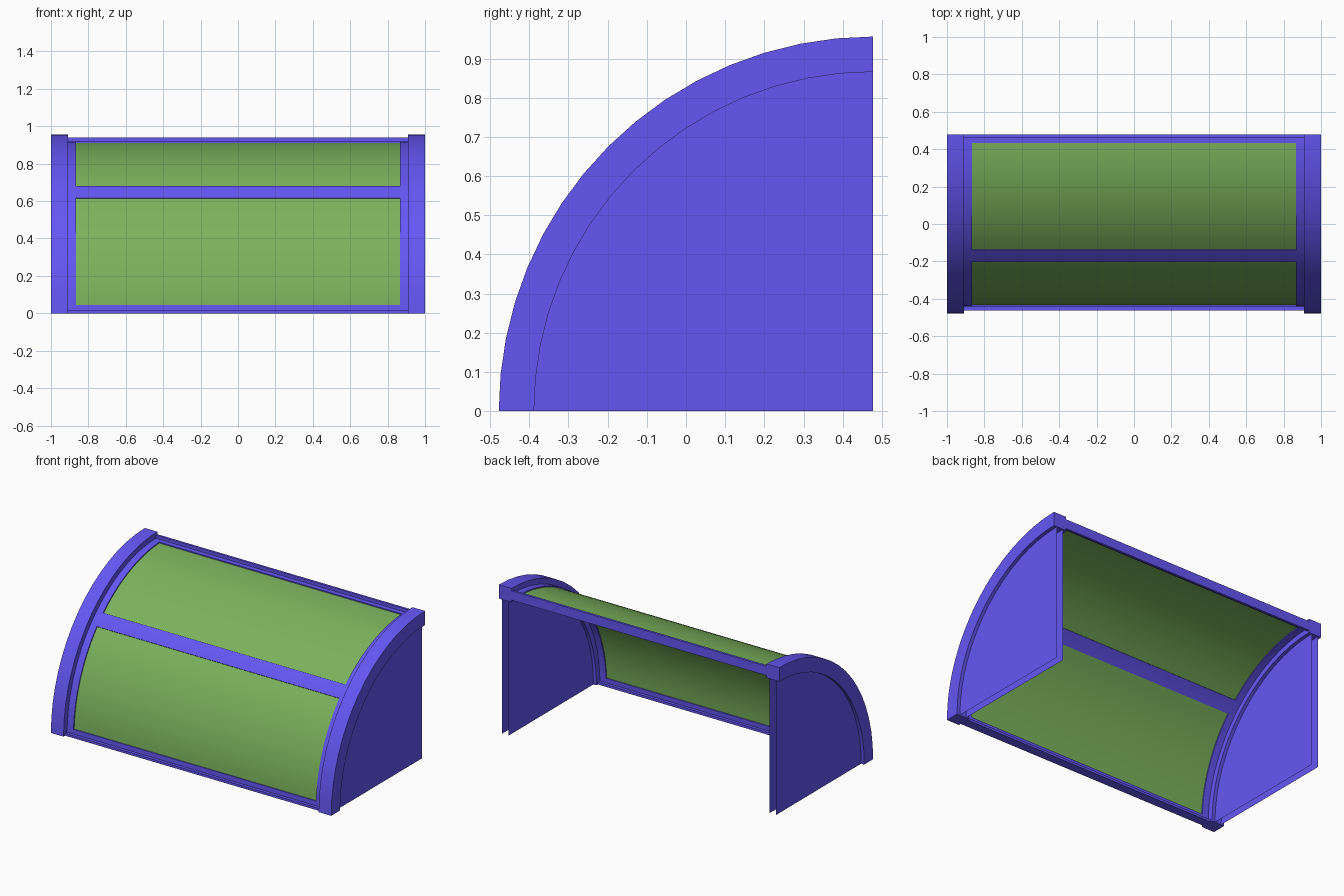
import bpy, bmesh
from math import sin, cos, radians

if "Cube" in bpy.data.objects:
    bpy.data.objects.remove(bpy.data.objects["Cube"])

CY = 0.478           # y of the arc centre, at z = 0
STEP = 90 / 32       # angular grid in degrees


def material(name, rgb):
    m = bpy.data.materials.new(name)
    m.diffuse_color = (*rgb, 1)
    m.use_nodes = True
    m.node_tree.nodes["Principled BSDF"].inputs["Base Color"].default_value = m.diffuse_color
    return m


BLUE = material("blue_frame", (0.127, 0.095, 0.90))
GREEN = material("green_glazing", (0.20, 0.445, 0.107))


def point(x, r, deg):
    a = radians(deg)
    return (x, CY - r * cos(a), r * sin(a))


def finish(name, bm, mat, smooth=True):
    bmesh.ops.recalc_face_normals(bm, faces=bm.faces)
    me = bpy.data.meshes.new(name)
    bm.to_mesh(me)
    bm.free()
    me.materials.append(mat)
    ob = bpy.data.objects.new(name, me)
    bpy.context.collection.objects.link(ob)
    if smooth:
        bpy.ops.object.select_all(action='DESELECT')
        ob.select_set(True)
        bpy.context.view_layer.objects.active = ob
        bpy.ops.object.shade_smooth_by_angle(angle=radians(30))
    return ob


def arc_bar(name, x0, x1, r0, r1, segs, mat):
    """Quarter-circle bar with a rectangular section."""
    bm = bmesh.new()
    rings = [[bm.verts.new(point(x, r, 90 * i / segs))
              for x, r in ((x0, r0), (x1, r0), (x1, r1), (x0, r1))]
             for i in range(segs + 1)]
    for a, b in zip(rings, rings[1:]):
        for k in range(4):
            n = (k + 1) % 4
            bm.faces.new((a[k], a[n], b[n], b[k]))
    bm.faces.new(rings[0])
    bm.faces.new(rings[-1])
    return finish(name, bm, mat)


def curved_sheet(name, xs, r, thick, rows, mat, keep=lambda col, row: True):
    """Curved grid of cells with thickness; keep() decides which cells exist."""
    bm = bmesh.new()
    half = thick / 2
    cells = [(c, i) for c in range(len(xs) - 1) for i in rows if keep(c, i)]
    cache = {}

    def v(c, i, rad):
        if (c, i, rad) not in cache:
            cache[c, i, rad] = bm.verts.new(point(xs[c], rad, i * STEP))
        return cache[c, i, rad]

    edges = {}
    for c, i in cells:
        loop = [(c, i), (c + 1, i), (c + 1, i + 1), (c, i + 1)]
        for rad in (r - half, r + half):
            bm.faces.new([v(*p, rad) for p in loop])
        for p, q in zip(loop, loop[1:] + loop[:1]):
            edges.setdefault(frozenset((p, q)), []).append((p, q))
    # rim faces on open borders
    for uses in edges.values():
        if len(uses) == 1:
            p, q = uses[0]
            bm.faces.new((v(*p, r - half), v(*q, r - half),
                          v(*q, r + half), v(*p, r + half)))
    return finish(name, bm, mat)


def box(name, lo, hi, mat):
    bm = bmesh.new()
    bmesh.ops.create_cube(bm, size=1)
    for vert in bm.verts:
        vert.co = [l + (c + 0.5) * (h - l) for c, l, h in zip(vert.co, lo, hi)]
    return finish(name, bm, mat, smooth=False)


for side, s in (("left", -1), ("right", 1)):
    # Arched end rib
    arc_bar(side + "_rib", s * 0.91, s * 1.0, 0.866, 0.956, 16, BLUE)
    # Side panel: two parallel quarter-round sheets
    for layer, x in (("inner", 0.932), ("outer", 0.978)):
        bm = bmesh.new()
        bm.faces.new([bm.verts.new((s * x, CY, 0))] +
                     [bm.verts.new(point(s * x, 0.868, 90 * i / 16)) for i in range(17)])
        finish(f"{side}_panel_{layer}", bm, BLUE, smooth=False)

# Curved frame with two window openings
X = [-0.91, -0.865, 0.865, 0.91]
curved_sheet("curved_frame", X, 0.91, 0.02, range(32), BLUE,
             lambda c, i: c != 1 or i in (0, 15, 16, 31))

# Glazing in the two openings
curved_sheet("lower_glazing", X[1:3], 0.91, 0.006, range(1, 15), GREEN)
curved_sheet("upper_glazing", X[1:3], 0.91, 0.006, range(17, 31), GREEN)

# Straight rails along the front and back edges
box("front_rail", (-0.91, CY - 0.94, 0), (0.91, CY - 0.88, 0.015), BLUE)
box("back_rail", (-0.91, CY - 0.015, 0.88), (0.91, CY, 0.94), BLUE)
